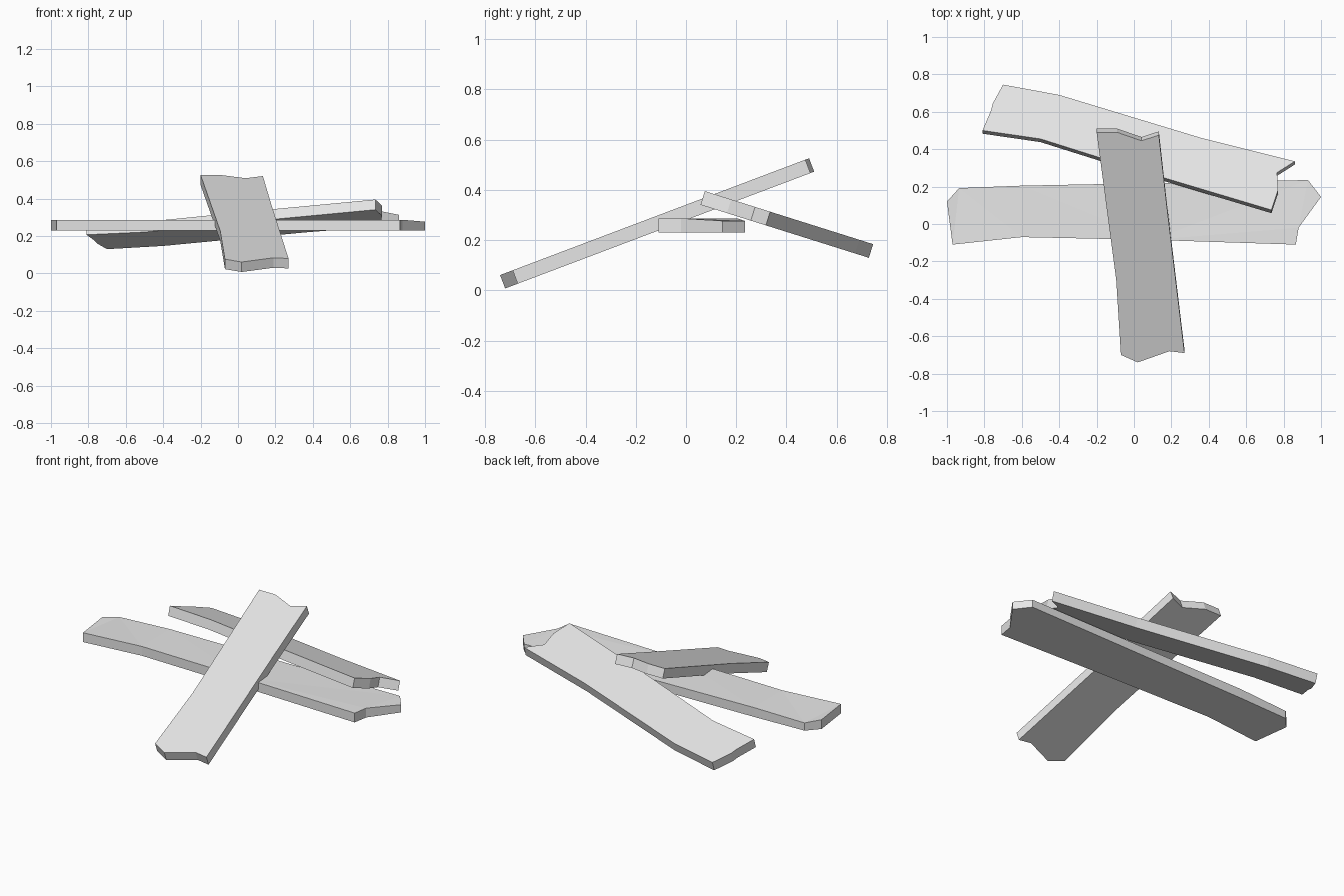
import bpy
import bmesh
from mathutils import Vector

cube = bpy.data.objects.get("Cube")
if cube:
    bpy.data.objects.remove(cube, do_unlink=True)

GREY = (0.8, 0.8, 0.8, 1.0)
mat = bpy.data.materials.new("pale grey")
mat.use_nodes = True
mat.diffuse_color = GREY
mat.node_tree.nodes["Principled BSDF"].inputs["Base Color"].default_value = GREY

THICK = 0.057


def plank(name, outline, height, slope):
    """Broken board: outline seen from above, lying on a plane tilted along y.
    An optional third value on a point chips the top edge down."""
    normal = Vector((0, -slope, 1)).normalized()
    bm = bmesh.new()
    top, bottom = [], []
    for x, y, *chip in outline:
        p = Vector((x, y, height + slope * y))
        drop = chip[0] if chip else 0
        top.append(bm.verts.new(p - normal * drop))
        bottom.append(bm.verts.new(p - normal * THICK))
    bm.faces.new(top)
    bm.faces.new(bottom[::-1])
    n = len(top)
    for i in range(n):
        j = (i + 1) % n
        bm.faces.new((top[i], bottom[i], bottom[j], top[j]))
    # triangulate the jagged caps so chipped corners stay clean
    caps = [f for f in bm.faces if len(f.verts) > 4]
    bmesh.ops.triangulate(bm, faces=caps)
    bmesh.ops.recalc_face_normals(bm, faces=bm.faces)
    mesh = bpy.data.meshes.new(name)
    bm.to_mesh(mesh)
    bm.free()
    mesh.materials.append(mat)
    obj = bpy.data.objects.new(name, mesh)
    bpy.context.collection.objects.link(obj)
    return obj


# Level board running left to right
plank("level_plank", [
    (-0.97, -0.11), (-0.6, -0.07), (0.1, -0.085), (0.865, -0.11),
    (0.88, -0.02), (1.0, 0.145, 0.01), (0.93, 0.235, 0.01),
    (-0.6, 0.205), (-0.935, 0.192, 0.01), (-1.0, 0.12)], 0.287, 0)

# Board rising from the ground at the front, over the other two
plank("leaning_plank", [
    (-0.07, -0.7), (0.02, -0.74), (0.19, -0.68), (0.27, -0.69),
    (0.175, 0.1), (0.133, 0.475), (0.04, 0.445), (-0.09, 0.49),
    (-0.2, 0.49), (-0.095, -0.3)], 0.341, 0.378)

# Board sloping down toward the back
plank("back_plank", [
    (-0.81, 0.5), (-0.5, 0.455), (0.15, 0.25), (0.735, 0.075),
    (0.77, 0.18), (0.765, 0.275), (0.86, 0.335), (0.36, 0.46),
    (-0.4, 0.69), (-0.7, 0.745), (-0.755, 0.645), (-0.765, 0.605)],
    0.419, -0.315)
